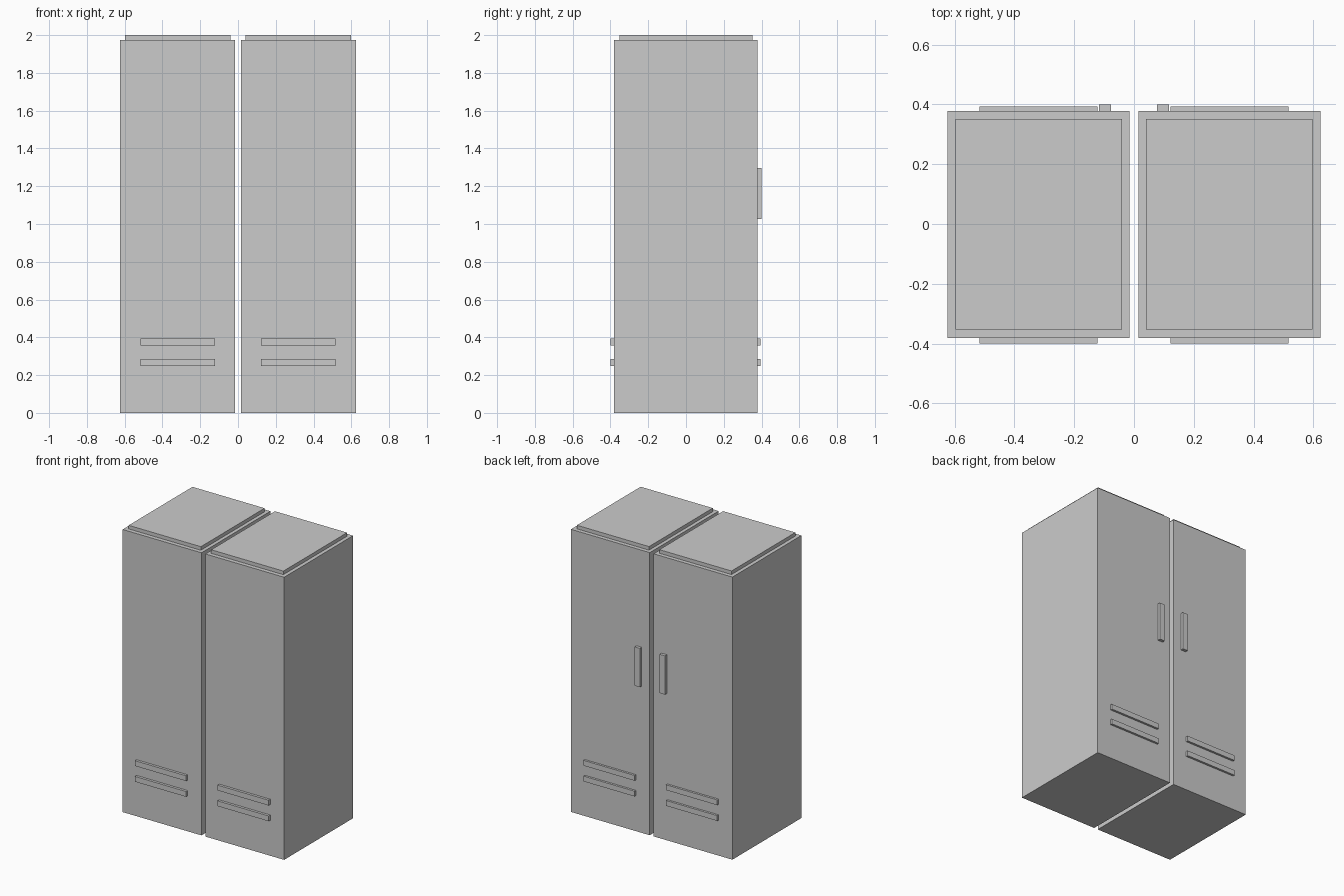
import bpy

if "Cube" in bpy.data.objects:
    bpy.data.objects.remove(bpy.data.objects["Cube"])


def box(name, x, y, z):
    """Box from (min, max) ranges on each axis."""
    bpy.ops.mesh.primitive_cube_add(
        size=1, location=[(a + b) / 2 for a, b in (x, y, z)])
    ob = bpy.context.object
    ob.name = name
    ob.scale = [b - a for a, b in (x, y, z)]
    bpy.ops.object.transform_apply(location=True, rotation=True, scale=True)
    return ob


FRONT, BACK, TOP = -0.382, 0.379, 1.975

for side, s in (("left", -1), ("right", 1)):
    def span(a, b):
        return tuple(sorted((s * a, s * b)))

    # Locker body and raised lid
    box(f"{side}_locker_body", span(0.015, 0.624), (FRONT, BACK), (0, TOP))
    box(f"{side}_locker_lid", span(0.04, 0.598), (-0.353, 0.351), (TOP, 2.0))

    # Vent slats on front and back
    for i, z in enumerate((0.248, 0.358)):
        zs = (z, z + 0.037)
        box(f"{side}_front_vent_{i + 1}", span(0.122, 0.517), (-0.4, FRONT), zs)
        box(f"{side}_back_vent_{i + 1}", span(0.122, 0.517), (BACK, 0.394), zs)

    # Door handle beside the centre gap
    box(f"{side}_handle", span(0.077, 0.117), (BACK, 0.4), (1.026, 1.297))
